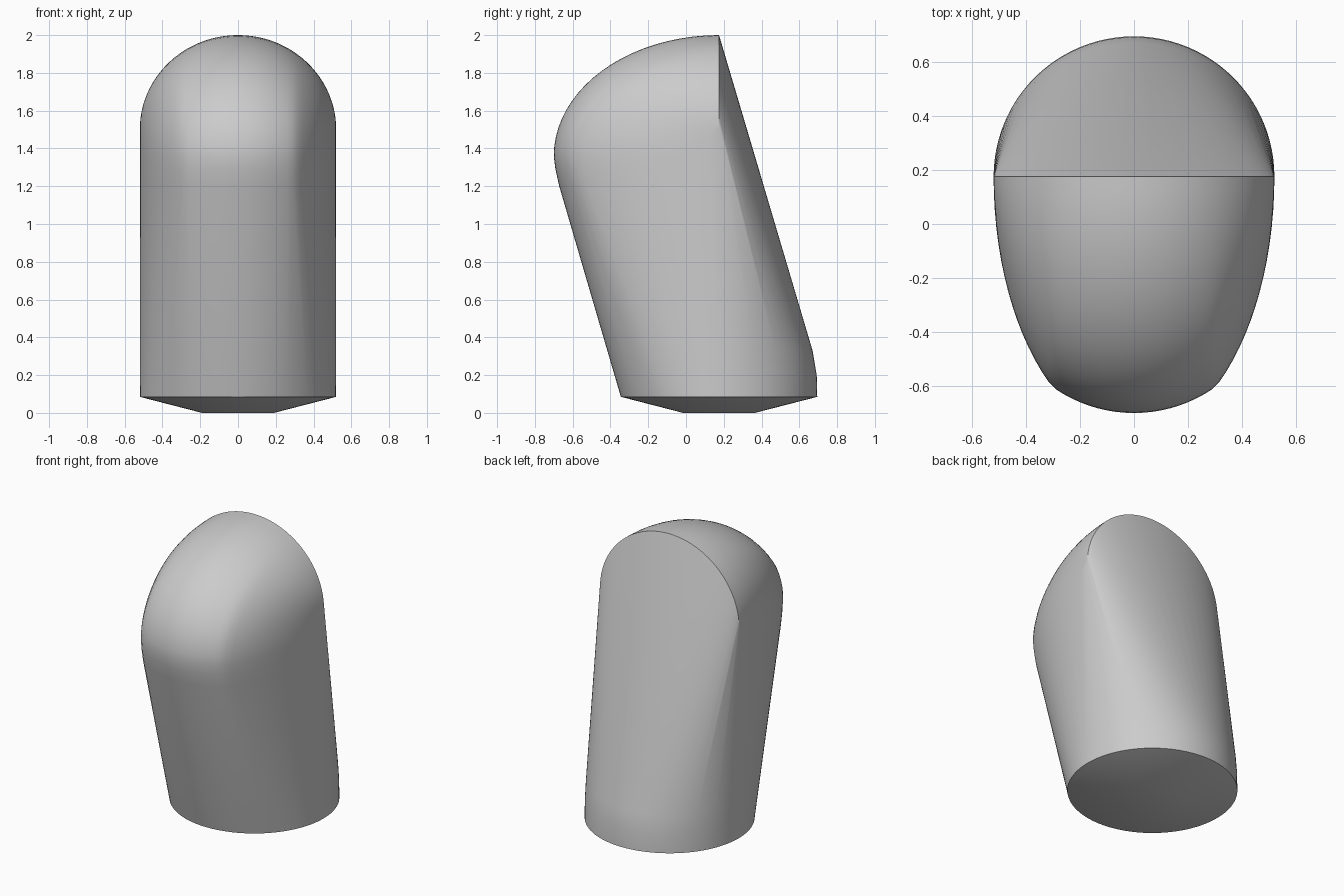
import bpy, bmesh, math

if "Cube" in bpy.data.objects:
    bpy.data.objects.remove(bpy.data.objects["Cube"])

R = 0.52          # body radius
CY = 0.175        # y of the base centre and of the arch plane
N = 96            # steps around a full circle

bm = bmesh.new()


def ring(radius, z, start=0, end=N, depth=None):
    """Points of a horizontal (part) ellipse around the body axis."""
    depth = radius if depth is None else depth
    for i in range(start, end):
        a = 2 * math.pi * i / N
        bm.verts.new((radius * math.cos(a), CY + depth * math.sin(a), z))


# shallow cone underneath and the base rim
ring(0.19, 0.0)
ring(R, 0.085)

# rounded heel at the back, just above the rim
for depth, z in ((0.517, 0.2), (0.495, 0.33)):
    ring(R, z, 0, N // 2 + 1, depth)

# overhanging nose: one front profile per x, rising to the arch edge
for i in range(N // 2 + 1):
    t = math.pi * i / (N // 2)
    x, s = R * math.cos(t), math.sin(t)
    reach = min(0.957 * s, 0.355 + R * s)
    top = 1.5 + 0.5 * s
    for f, z in ((0.928, 1.1), (0.967, 1.2), (0.99, 1.29)):
        bm.verts.new((x, CY - reach * f, z))
    for j in range(21):
        p = math.pi / 2 * j / 20
        bm.verts.new((x, CY - reach * math.cos(p),
                      1.36 + (top - 1.36) * math.sin(p)))

# skin everything with one convex shell
bmesh.ops.remove_doubles(bm, verts=bm.verts[:], dist=0.0005)
bmesh.ops.convex_hull(bm, input=bm.verts[:])
bmesh.ops.delete(bm, geom=[v for v in bm.verts if not v.link_faces], context='VERTS')
bmesh.ops.recalc_face_normals(bm, faces=bm.faces[:])

mesh = bpy.data.meshes.new("rounded_body")
bm.to_mesh(mesh)
bm.free()
body = bpy.data.objects.new("rounded_body", mesh)
bpy.context.collection.objects.link(body)

grey = bpy.data.materials.new("plain grey")
grey.diffuse_color = (0.6, 0.6, 0.6, 1)
grey.use_nodes = True
grey.node_tree.nodes["Principled BSDF"].inputs["Base Color"].default_value = grey.diffuse_color
mesh.materials.append(grey)

bpy.context.view_layer.objects.active = body
body.select_set(True)
bpy.ops.object.shade_smooth_by_angle(angle=math.radians(30))
